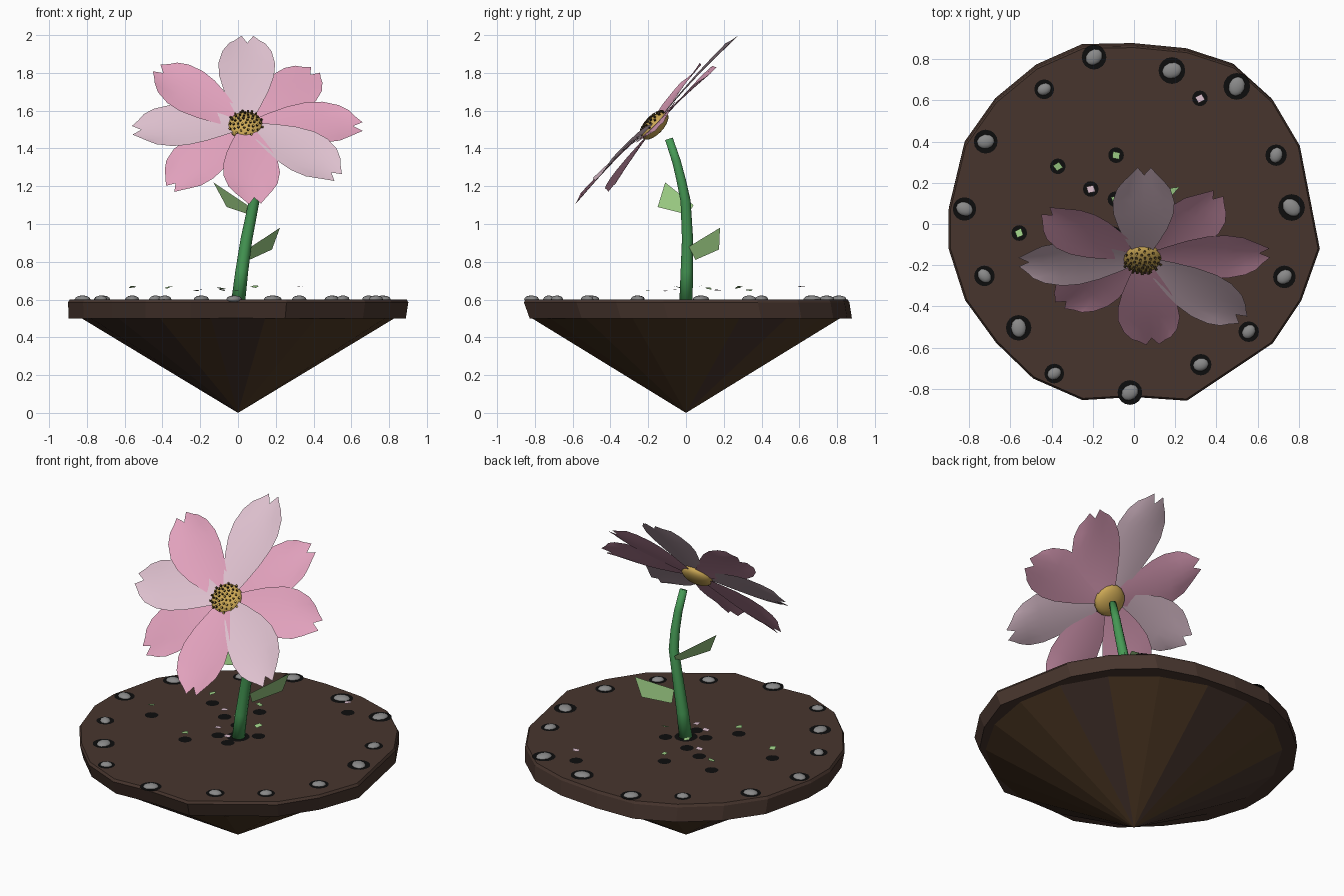
import bpy, bmesh, math, random
from mathutils import Vector, Matrix

if "Cube" in bpy.data.objects:
    bpy.data.objects.remove(bpy.data.objects["Cube"])

random.seed(4)


def mat(name, r, g, b):
    m = bpy.data.materials.new(name)
    m.diffuse_color = (r, g, b, 1)
    m.use_nodes = True
    m.node_tree.nodes["Principled BSDF"].inputs["Base Color"].default_value = m.diffuse_color
    return m


SOIL = mat("soil", .064, .036, .027)
BROWN = mat("brown_rock", .085, .045, .02)
BLACK = mat("black_patch", .004, .004, .004)
STONE = mat("stone_grey", .25, .25, .25)
STEM = mat("stem_green", .06, .32, .09)
LEAF = mat("leaf_green", .33, .6, .23)
PINK = mat("petal_pink", .76, .36, .51)
PALE = mat("petal_pale", .73, .53, .62)
GOLD = mat("gold", .6, .39, .09)
DARK = mat("dark_stamen", .05, .03, .012)


def make(name, verts, faces, mats, rule=None, smooth=False):
    me = bpy.data.meshes.new(name)
    me.from_pydata([tuple(v) for v in verts], [], faces)
    for m in mats:
        me.materials.append(m)
    for p in me.polygons:
        p.use_smooth = smooth
        if rule:
            p.material_index = rule(p)
    ob = bpy.data.objects.new(name, me)
    bpy.context.collection.objects.link(ob)
    return ob


def loft(rings, caps=True):
    """Skin a stack of rings with equal point counts."""
    n = len(rings[0])
    verts = [v for r in rings for v in r]
    faces = [(k * n + i, k * n + (i + 1) % n, (k + 1) * n + (i + 1) % n, (k + 1) * n + i)
             for k in range(len(rings) - 1) for i in range(n)]
    if caps:
        faces += [tuple(range(n))[::-1], tuple(range((len(rings) - 1) * n, len(rings) * n))]
    return verts, faces


# Soil slab: irregular outline, counter-clockwise from the back
outline = [(0, .865), (-.25, .86), (-.475, .76), (-.675, .595), (-.825, .383), (-.9, .07),
           (-.9, -.12), (-.82, -.37), (-.67, -.576), (-.49, -.75), (-.25, -.855), (0, -.84),
           (.257, -.858), (.673, -.58), (.813, -.37), (.902, -.12), (.805, .38), (.678, .595),
           (.49, .765), (.26, .84)]


def ring(s, z, dx=0, dy=0):
    return [(x * s + dx, y * s + dy, z) for x, y in outline]


v, f = loft([ring(.99, .5, -.005, .022), ring(1, .585), ring(.99, .6)])
make("soil_slab", v, f, [SOIL])

# Pointed underside with patches of two browns chosen by direction
N = 18
verts = [(.83 * math.cos(math.tau * i / N), .83 * math.sin(math.tau * i / N), .502) for i in range(N)]
verts.append((0, 0, 0))
dark_arcs = [(18, 45), (77, 110), (150, 195), (180, 242), (270, 289)]


def cone_rule(p):
    a = math.degrees(math.atan2(p.center.y, p.center.x)) % 360
    return 0 if any(lo <= a < hi for lo, hi in dark_arcs) else 1


make("pointed_base", verts, [((i + 1) % N, i, N) for i in range(N)], [SOIL, BROWN], cone_rule)


def patch(x, y, r):
    pts = [(x + r * math.cos(math.tau * i / 16), y + r * math.sin(math.tau * i / 16), .603)
           for i in range(16)]
    make("black_patch", pts, [tuple(range(16))], [BLACK])


# Stones round the rim, each on a black patch
stones = [(-.194, .81, .06), (.184, .745, .065), (.499, .668, .065), (-.436, .654, .048),
          (-.72, .4, .058), (.69, .334, .052), (-.823, .073, .057), (.765, .08, .065),
          (-.726, -.252, .05), (.73, -.257, .055), (-.56, -.504, .062), (.557, -.523, .05),
          (-.387, -.726, .048), (.324, -.683, .052), (-.02, -.818, .06)]
for x, y, r in stones:
    patch(x, y, r)
    bpy.ops.mesh.primitive_ico_sphere_add(subdivisions=2, radius=1, location=(x, y, .602),
                                          rotation=(0, 0, random.uniform(0, 3)))
    ob = bpy.context.object
    ob.name = "stone"
    ob.scale = (r * .75, r * .6, .02)
    ob.data.materials.append(STONE)
    bpy.ops.object.shade_smooth()

# Floating scraps of leaf and petal above their patches
scraps = [(-.37, .28, LEAF), (-.087, .334, LEAF), (-.557, -.044, LEAF), (-.09, .12, LEAF),
          (-.22, -.2, LEAF), (.09, .07, LEAF), (-.21, .17, PALE), (.32, .61, PALE),
          (-.1, -.05, PALE), (0, -.1, PALE)]
for x, y, m in scraps:
    patch(x, y, .038)
    rot = Matrix.Rotation(random.uniform(0, 6), 3, 'Z') @ Matrix.Rotation(random.uniform(-.4, .4), 3, 'X')
    c = Vector((x, y, random.uniform(.64, .67)))
    pts = [c + rot @ Vector(p) for p in ((-.02, -.014, 0), (.012, -.02, 0), (.022, .014, .004), (-.01, .02, 0))]
    make("scrap", pts, [(0, 1, 2, 3)], [m])
patch(0, 0, .065)

# Curved tapering stem
path = [(0, 0, .58, .037), (.02, .004, .75, .034), (.045, .008, .92, .031), (.085, -.002, 1.12, .028),
        (.09, -.025, 1.23, .026), (.088, -.05, 1.33, .024), (.08, -.09, 1.45, .022)]
P = [Vector(p[:3]) for p in path]
rings = []
for i, p in enumerate(P):
    t = (P[min(i + 1, len(P) - 1)] - P[max(i - 1, 0)]).normalized()
    a = t.cross(Vector((0, 1, 0))).normalized()
    b = t.cross(a)
    rings.append([p + path[i][3] * (a * math.cos(math.tau * k / 10) + b * math.sin(math.tau * k / 10))
                  for k in range(10)])
v, f = loft(rings)
stem = make("stem", v, f, [STEM], smooth=True)
bm = bmesh.new()
bm.from_mesh(stem.data)
bmesh.ops.recalc_face_normals(bm, faces=bm.faces)
bm.to_mesh(stem.data)
bm.free()

# Two flat leaves
make("upper_leaf", [(.06, .01, 1.05), (.05, .04, 1.1), (-.13, -.11, 1.22), (-.06, -.15, 1.09)],
     [(0, 1, 2, 3)], [LEAF])
make("lower_leaf", [(.06, .05, .81), (.18, .175, .865), (.222, .18, .98), (.07, .015, .88)],
     [(0, 1, 2, 3)], [LEAF])

# Petals: cupped strips ending in two teeth
centre = Vector((.04, -.165, 1.52))
axis = Vector((0, -.72, .69)).normalized()
COLS = 7
rows = [(.03, .03), (.2, .078), (.36, .118), (.52, .145), (.66, .15), (.8, .13)]
teeth = [.89, .94, 1, .92, 1, .94, .89]


def petal(tip, m, bend, lift):
    d = Vector(tip) - centre
    L = d.length
    d.normalize()
    side = axis.cross(d).normalized()
    nrm = d.cross(side).normalized()
    if nrm.dot(axis) < 0:
        nrm.negate()
    verts = []
    for k in range(len(rows) + 1):
        for c in range(COLS):
            u = c / (COLS - 1) * 2 - 1
            t, w = rows[k] if k < len(rows) else (teeth[c], .095)
            h = lift * (1 - t) + .012 * math.sin(math.pi * t) + .02 * (u * u - .4) * t
            verts.append(centre + d * (L * t) + side * (u * w + bend * math.sin(math.pi * t)) + nrm * h)
    faces = [(k * COLS + c, k * COLS + c + 1, (k + 1) * COLS + c + 1, (k + 1) * COLS + c)
             for k in range(len(rows)) for c in range(COLS - 1)]
    ob = make("petal", verts, faces, [m], smooth=True)
    if ob.data.polygons[0].normal.dot(axis) < 0:
        ob.data.flip_normals()


petal((.05, .27, 2.0), PALE, 0, .005)
petal((.41, .145, 1.82), PINK, -.02, -.01)
petal((.66, -.145, 1.52), PINK, .01, 0)
petal((.53, -.47, 1.25), PALE, .025, .008)
petal((.09, -.59, 1.11), PINK, 0, .012)
petal((-.36, -.40, 1.19), PINK, -.015, -.005)
petal((-.56, -.19, 1.50), PALE, 0, .005)
petal((-.43, .06, 1.83), PINK, .02, -.008)

# Golden flower head, flattened along the flower axis
q = axis.to_track_quat('Z', 'Y')
bpy.ops.mesh.primitive_uv_sphere_add(segments=16, ring_count=10, radius=1, location=centre)
head = bpy.context.object
head.name = "flower_head"
head.rotation_euler = q.to_euler()
head.scale = (.093, .093, .045)
head.data.materials.append(GOLD)
bpy.ops.object.shade_smooth()

# Studs spread in a spiral over the head: dark sides, golden tops
verts, faces = [], []
for i in range(48):
    r = .96 * math.sqrt((i + .5) / 48)
    a = i * 2.39996
    z = math.sqrt(1 - r * r)
    base = Vector((.093 * r * math.cos(a), .093 * r * math.sin(a), .045 * z))
    out = Vector((r * math.cos(a) * .6, r * math.sin(a) * .6, z + .3)).normalized()
    sq = out.to_track_quat('Z', 'Y')
    rr = [[centre + q @ (base + sq @ Vector((rad * math.cos(k * math.tau / 6), rad * math.sin(k * math.tau / 6), h)))
           for k in range(6)] for rad, h in ((.006, -.003), (.006, .011))]
    sv, sf = loft(rr)
    faces += [tuple(j + len(verts) for j in face) for face in sf]
    verts += sv
make("studs", verts, faces, [GOLD, DARK], lambda p: 0 if len(p.vertices) == 6 else 1)
